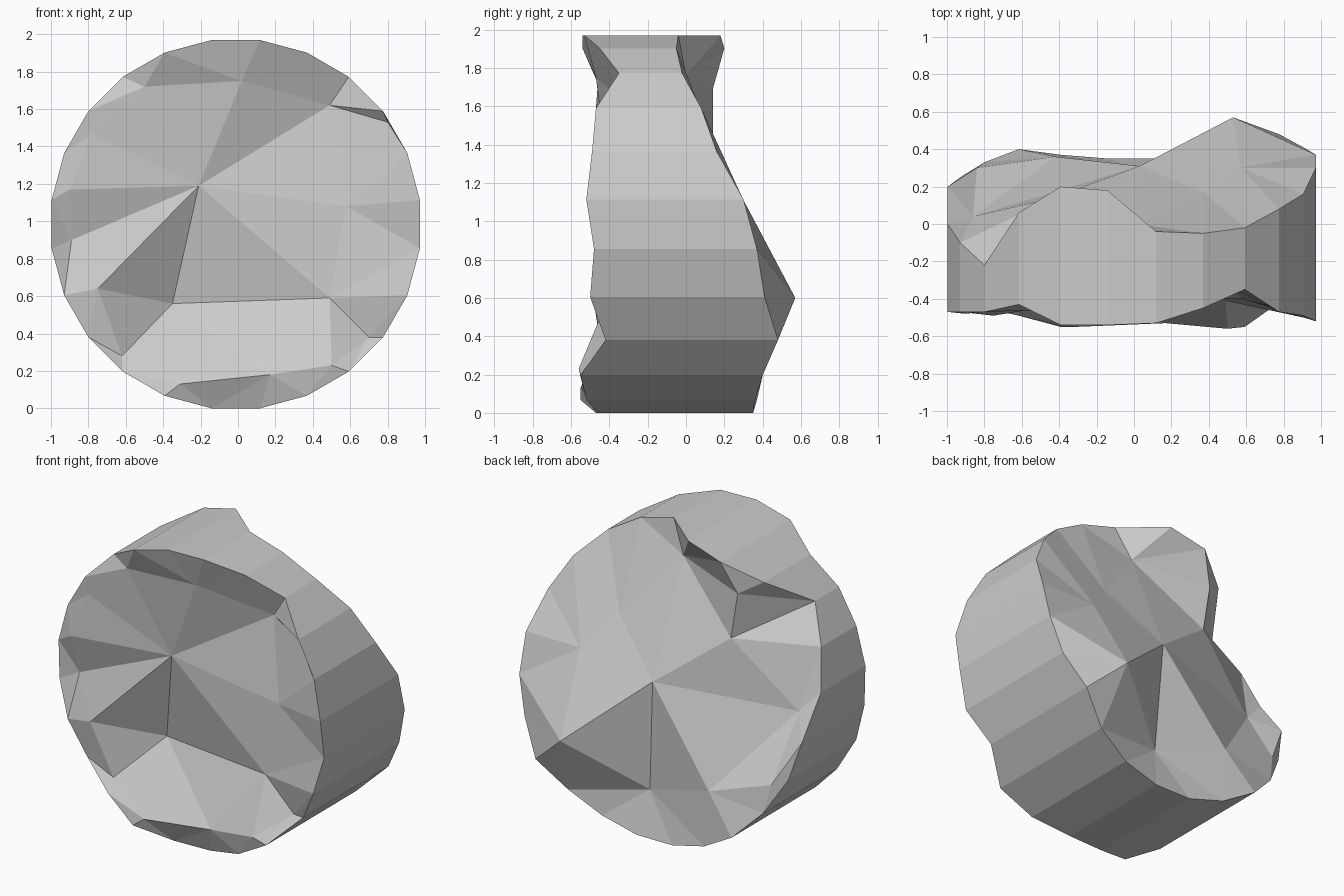
import bpy, bmesh, math
from mathutils import Vector
from mathutils.geometry import delaunay_2d_cdt

if "Cube" in bpy.data.objects:
    bpy.data.objects.remove(bpy.data.objects["Cube"])

N, R, CX = 24, 0.993, -0.012
CZ = R * math.cos(math.pi / N)

# Depth (y) of the broken rims, counter-clockwise in the front view from +x
front_rim = [-.52, -.49, -.47, -.35, -.45, -.53, -.54, -.54, -.43, -.47, -.47, -.47,
             -.46, -.47, -.45, -.49, -.55, -.47, -.46, -.52, -.55, -.42, -.50, -.48]
back_rim = [.30, .16, .08, -.02, -.05, -.04, .18, .20, .06, -.22, -.10, .0,
            .20, .25, .33, .40, .37, .35, .35, .36, .40, .48, .41, .37]

# Chipped points (x, y, z) inside each broken face, and the ridges between them
front_pts = [(-.21, -.40, 1.19), (.02, -.47, 1.75), (.49, -.32, 1.62), (.58, -.40, 1.08),
             (.49, -.41, .59), (-.35, -.25, .56), (-.75, -.49, .64), (-.89, -.40, .90),
             (-.90, -.48, 1.17), (-.78, -.46, 1.47), (-.50, -.46, 1.72), (.80, -.43, 1.53),
             (.70, -.41, .38), (.50, -.56, .23), (.17, -.53, .18), (-.31, -.55, .13),
             (-.62, -.43, .28)]
front_ridges = [(0, 1), (0, 2), (0, 4), (0, 5), (0, 6), (0, 7), (0, 8), (1, 2),
                (4, 5), (5, 6), (5, 16), (4, 12), (13, 14), (14, 15)]
back_pts = [(.03, .31, 1.03), (.53, .57, .60), (-.48, .14, 1.69), (-.43, .14, 1.38),
            (-.86, .04, .97), (.57, .30, 1.11), (.37, .17, 1.34), (.07, .28, .29),
            (-.42, .36, .44), (.02, .0, 1.76), (-.84, .30, .57)]
back_ridges = [(0, 1), (0, 3), (0, 9), (3, 9), (2, 9), (2, 3), (0, 8), (0, 7), (1, 7),
               (9, 5 - N), (2, 8 - N), (3, 9 - N)]


def broken_face(bm, rim_y, pts, ridges):
    """Triangulate one broken end; returns its rim vertices."""
    co = []
    for k, y in enumerate(rim_y):
        a = 2 * math.pi * (k + 0.5) / N
        co.append((CX + R * math.cos(a), y, CZ + R * math.sin(a)))
    co += pts
    verts = [bm.verts.new(c) for c in co]
    edges = [(k, (k + 1) % N) for k in range(N)] + [(N + a, N + b) for a, b in ridges]
    res = delaunay_2d_cdt([Vector((c[0], c[2])) for c in co], edges, [], 0, 1e-5)
    vmap = []
    for p, ids in zip(res[0], res[3]):
        if ids:
            vmap.append(verts[ids[0]])
        else:
            near = min(co, key=lambda c: (c[0] - p.x) ** 2 + (c[2] - p.y) ** 2)
            vmap.append(bm.verts.new((p.x, near[1], p.y)))
    for f in res[2]:
        bm.faces.new([vmap[i] for i in f])
    return verts[:N]


# Stone drum fragment: two broken ends joined by a faceted cylinder wall
bm = bmesh.new()
front = broken_face(bm, front_rim, front_pts, front_ridges)
back = broken_face(bm, back_rim, back_pts, back_ridges)
for k in range(N):
    j = (k + 1) % N
    bm.faces.new((front[k], front[j], back[j], back[k]))
bmesh.ops.recalc_face_normals(bm, faces=bm.faces[:])
me = bpy.data.meshes.new("broken_column_drum")
bm.to_mesh(me)
bm.free()
drum = bpy.data.objects.new("broken_column_drum", me)
bpy.context.collection.objects.link(drum)
